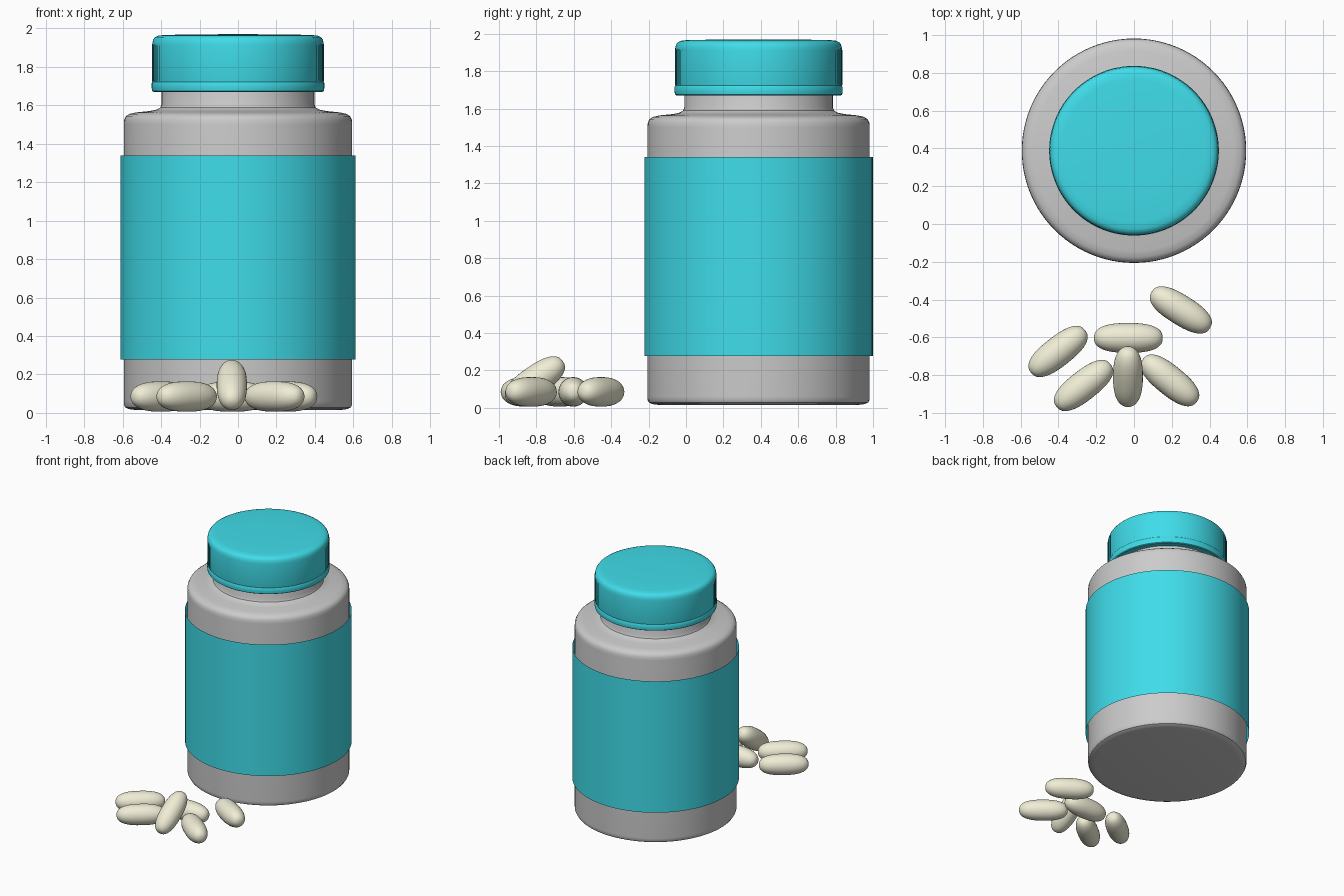
import bpy, bmesh
from math import sin, cos, pi, radians

if "Cube" in bpy.data.objects:
    bpy.data.objects.remove(bpy.data.objects["Cube"])

CENTRE = (0, 0.388, 0)  # bottle axis


def material(name, rgb):
    m = bpy.data.materials.new(name)
    m.diffuse_color = (*rgb, 1)
    m.use_nodes = True
    m.node_tree.nodes["Principled BSDF"].inputs["Base Color"].default_value = m.diffuse_color
    return m


teal = material("teal", (0.05, 0.72, 0.82))
cream = material("cream", (0.87, 0.85, 0.67))


def lathe(name, profile, segs=96, loc=CENTRE, mat=None, rib=None, angle=30):
    """Revolve (radius, z) points about z; rib(row, seg) offsets the radius."""
    bm = bmesh.new()
    rings = []
    for i, (r, z) in enumerate(profile):
        ring = []
        for s in range(segs):
            a = 2 * pi * s / segs
            q = r + (rib(i, s) if rib else 0)
            ring.append(bm.verts.new((q * cos(a), q * sin(a), z)))
        rings.append(ring)
    for a, b in zip(rings, rings[1:]):
        for s in range(segs):
            t = (s + 1) % segs
            bm.faces.new((a[s], a[t], b[t], b[s]))
    bmesh.ops.remove_doubles(bm, verts=bm.verts, dist=1e-5)
    if len(profile) > 2:
        bmesh.ops.recalc_face_normals(bm, faces=bm.faces)
    me = bpy.data.meshes.new(name)
    bm.to_mesh(me)
    bm.free()
    ob = bpy.data.objects.new(name, me)
    bpy.context.collection.objects.link(ob)
    ob.location = loc
    if mat:
        me.materials.append(mat)
    bpy.ops.object.select_all(action='DESELECT')
    ob.select_set(True)
    bpy.context.view_layer.objects.active = ob
    bpy.ops.object.shade_smooth_by_angle(angle=radians(angle))
    return ob


# Bottle: base, body, shoulder and neck
lathe("bottle", [
    (0, 0.016), (0.54, 0.016), (0.57, 0.02), (0.586, 0.028), (0.593, 0.04),
    (0.594, 0.06), (0.594, 1.50), (0.592, 1.525), (0.583, 1.543),
    (0.565, 1.555), (0.53, 1.563), (0.46, 1.57), (0.425, 1.577),
    (0.405, 1.588), (0.397, 1.605), (0.397, 1.80), (0, 1.80)])

# Label: thin open sleeve around the body
lathe("label", [(0.611, 0.277), (0.611, 1.34)], mat=teal)

# Cap: plain lower band, finely ribbed side, gently domed top
lathe("cap", [
    (0.397, 1.672), (0.440, 1.67), (0.447, 1.675), (0.449, 1.69),
    (0.449, 1.715), (0.445, 1.722), (0.445, 1.728), (0.445, 1.91),
    (0.445, 1.925), (0.441, 1.942), (0.432, 1.954), (0.415, 1.962),
    (0.38, 1.966), (0.2, 1.969), (0, 1.970)],
    segs=288, mat=teal,
    rib=lambda i, s: 0.003 * (s % 2) if i in (6, 7) else 0)

# Tablets: rounded capsule profile, laid on the ground with one leaning
N = 24
pill = []
for k in range(N + 1):
    t = pi * k / N
    c, s = cos(t), max(sin(t), 0)
    if k in (0, N):
        s = 0
    pill.append((0.079 * s ** 0.8, -0.182 * abs(c) ** 0.8 * (1 if c > 0 else -1)))

# x, y, z, heading, upward tilt
for n, (x, y, z, head, tilt) in enumerate([
        (0.248, -0.455, 0.085, -32, 0),
        (-0.030, -0.603, 0.085, 0, 0),
        (-0.402, -0.675, 0.085, 38, 0),
        (-0.267, -0.855, 0.085, 38, 0),
        (0.190, -0.828, 0.085, -39, 0),
        (-0.032, -0.808, 0.145, 90, 35)], 1):
    ob = lathe(f"tablet_{n}", pill, segs=32, loc=(x, y, z), mat=cream, angle=60)
    ob.rotation_euler = (0, radians(90 - tilt), radians(head))
